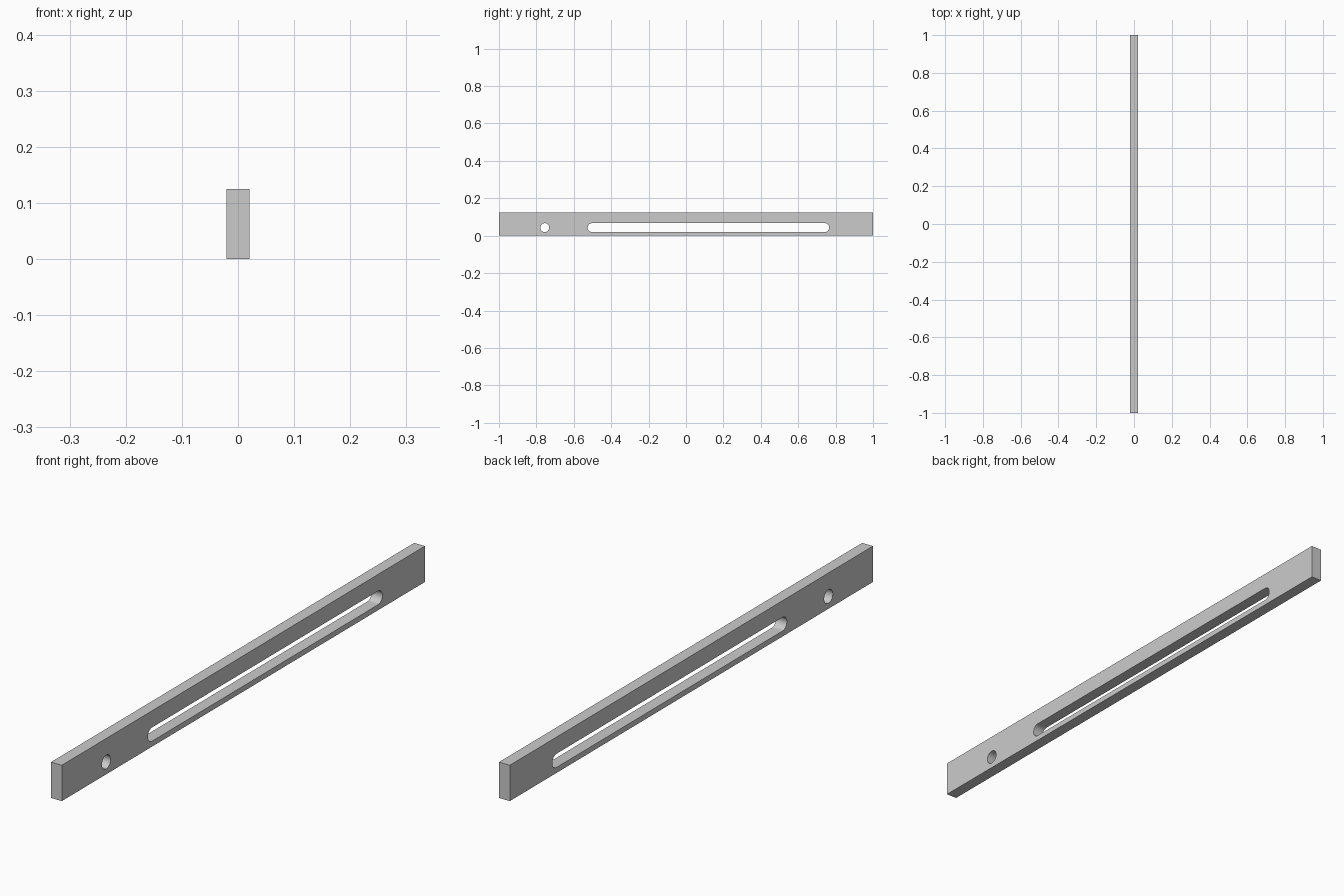
import bpy, bmesh
from math import pi, sin, cos, radians

if "Cube" in bpy.data.objects:
    bpy.data.objects.remove(bpy.data.objects["Cube"])

HALF_T, HEIGHT = 0.0207, 0.125
R, HOLE_Z = 0.0238, 0.043


def slot_outline(y0, y1, seg=24):
    """Rounded slot outline; a plain circle when y0 equals y1."""
    ends = ((y1, -pi / 2), (y0, pi / 2))
    n = seg if y0 != y1 else seg - 1
    return [(c + R * cos(a + pi * i / seg), HOLE_Z + R * sin(a + pi * i / seg))
            for c, a in ends for i in range(n + 1 if y0 != y1 else seg)]


# Side profile: plate outline with a pivot hole and a long slot
outlines = [
    [(-1, 0), (1, 0), (1, HEIGHT), (-1, HEIGHT)],
    slot_outline(-0.755, -0.755),
    slot_outline(-0.502, 0.742),
]
curve = bpy.data.curves.new("slotted_bar", "CURVE")
curve.dimensions = "2D"
curve.fill_mode = "BOTH"
curve.extrude = HALF_T
for pts in outlines:
    spline = curve.splines.new("POLY")
    spline.points.add(len(pts) - 1)
    for p, (y, z) in zip(spline.points, pts):
        p.co = (y, z, 0, 1)
    spline.use_cyclic_u = True

# Stand the profile up so its length runs along y
bar = bpy.data.objects.new("slotted_bar", curve)
bpy.context.collection.objects.link(bar)
bar.rotation_euler = (radians(90), 0, radians(90))
bpy.context.view_layer.objects.active = bar
bar.select_set(True)
bpy.ops.object.convert(target="MESH")
bar = bpy.context.object
bpy.ops.object.transform_apply(location=False, rotation=True, scale=False)

# Weld the caps to the walls and smooth only the round hole walls
bm = bmesh.new()
bm.from_mesh(bar.data)
bmesh.ops.remove_doubles(bm, verts=bm.verts, dist=1e-5)
bmesh.ops.recalc_face_normals(bm, faces=bm.faces)
bm.to_mesh(bar.data)
bm.free()
bpy.ops.object.shade_smooth_by_angle(angle=radians(30))
